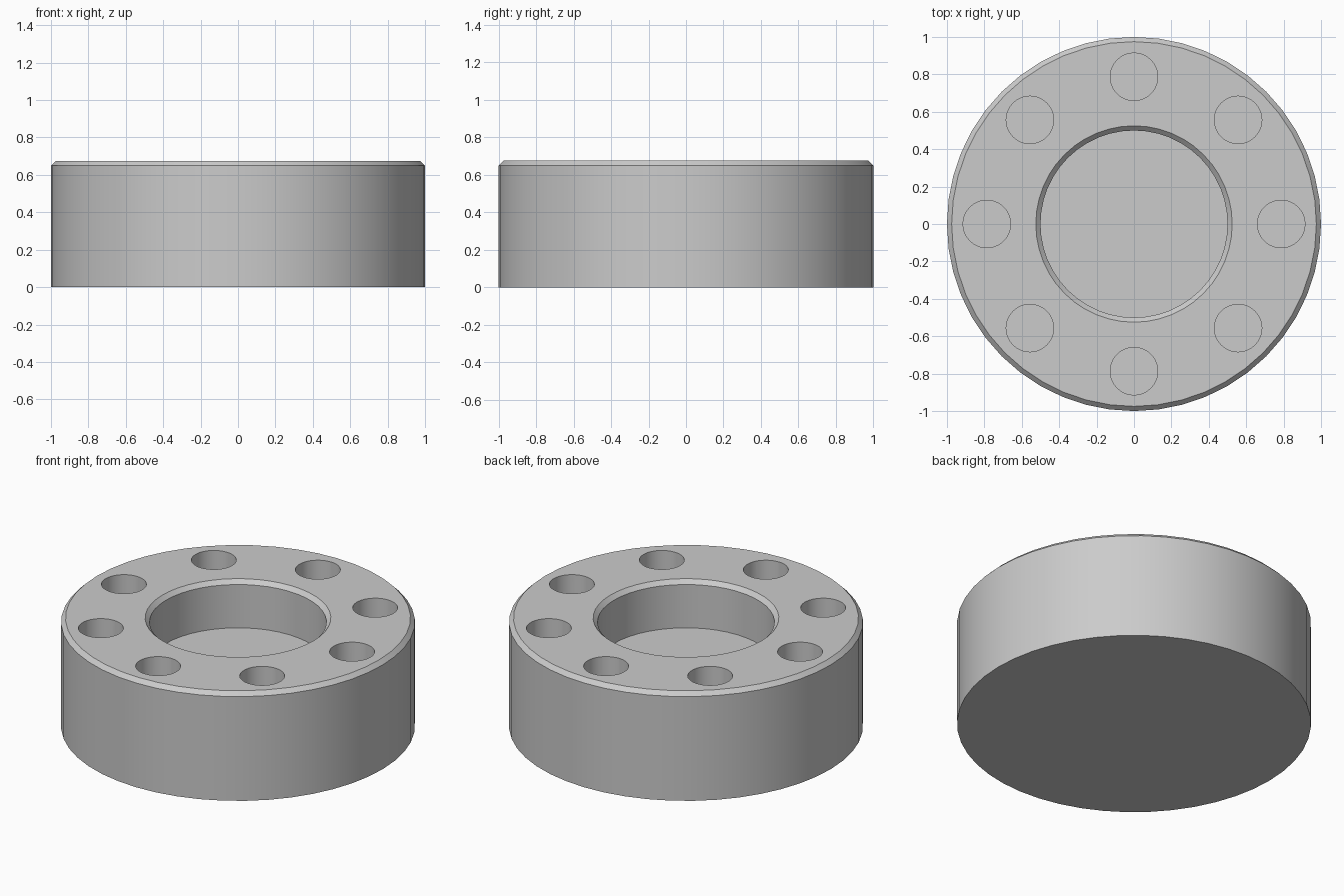
import bpy, bmesh, math
from mathutils import Matrix

if "Cube" in bpy.data.objects:
    bpy.data.objects.remove(bpy.data.objects["Cube"])

HEIGHT, BEVEL = 0.675, 0.025
FLOOR = 0.38
HOLE_RADIUS, HOLE_CIRCLE, HOLE_COUNT = 0.127, 0.787, 8

grey = bpy.data.materials.new("satin grey")
grey.use_nodes = True
colour = (0.6, 0.6, 0.6, 1)
grey.diffuse_color = colour
grey.node_tree.nodes["Principled BSDF"].inputs["Base Color"].default_value = colour


def add_object(name, bm):
    bmesh.ops.recalc_face_normals(bm, faces=bm.faces)
    mesh = bpy.data.meshes.new(name)
    bm.to_mesh(mesh)
    bm.free()
    mesh.materials.append(grey)
    obj = bpy.data.objects.new(name, mesh)
    bpy.context.collection.objects.link(obj)
    return obj


def lathe(name, profile, steps):
    """Turn (radius, height) points into a closed body of rings."""
    bm = bmesh.new()
    rings = []
    for radius, z in profile:
        rings.append([bm.verts.new((radius * math.cos(a), radius * math.sin(a), z))
                      for a in (math.tau * i / steps for i in range(steps))])
    for low, high in zip(rings, rings[1:]):
        for i in range(steps):
            j = (i + 1) % steps
            bm.faces.new((low[i], low[j], high[j], high[i]))
    bm.faces.new(rings[0])
    bm.faces.new(rings[-1])
    return add_object(name, bm)


# Round body with bevelled rim and a blind central recess
body = lathe("flange_body", [
    (1, 0), (1, HEIGHT - BEVEL), (1 - BEVEL, HEIGHT),
    (0.5 + BEVEL, HEIGHT), (0.5, HEIGHT - BEVEL), (0.5, FLOOR)], 48)

# Ring of blind bolt holes
bm = bmesh.new()
for i in range(HOLE_COUNT):
    angle = math.tau * i / HOLE_COUNT
    place = Matrix.Translation((HOLE_CIRCLE * math.cos(angle),
                                HOLE_CIRCLE * math.sin(angle), FLOOR + 0.25))
    bmesh.ops.create_cone(bm, cap_ends=True, segments=40, radius1=HOLE_RADIUS,
                          radius2=HOLE_RADIUS, depth=0.5, matrix=place)
cutter = add_object("bolt_hole_cutter", bm)

cut = body.modifiers.new("bolt holes", "BOOLEAN")
cut.operation, cut.solver, cut.object = "DIFFERENCE", "EXACT", cutter
bpy.ops.object.select_all(action="DESELECT")
body.select_set(True)
bpy.context.view_layer.objects.active = body
bpy.ops.object.modifier_apply(modifier=cut.name)
bpy.data.objects.remove(cutter)

bpy.ops.object.shade_smooth_by_angle(angle=math.radians(30))
